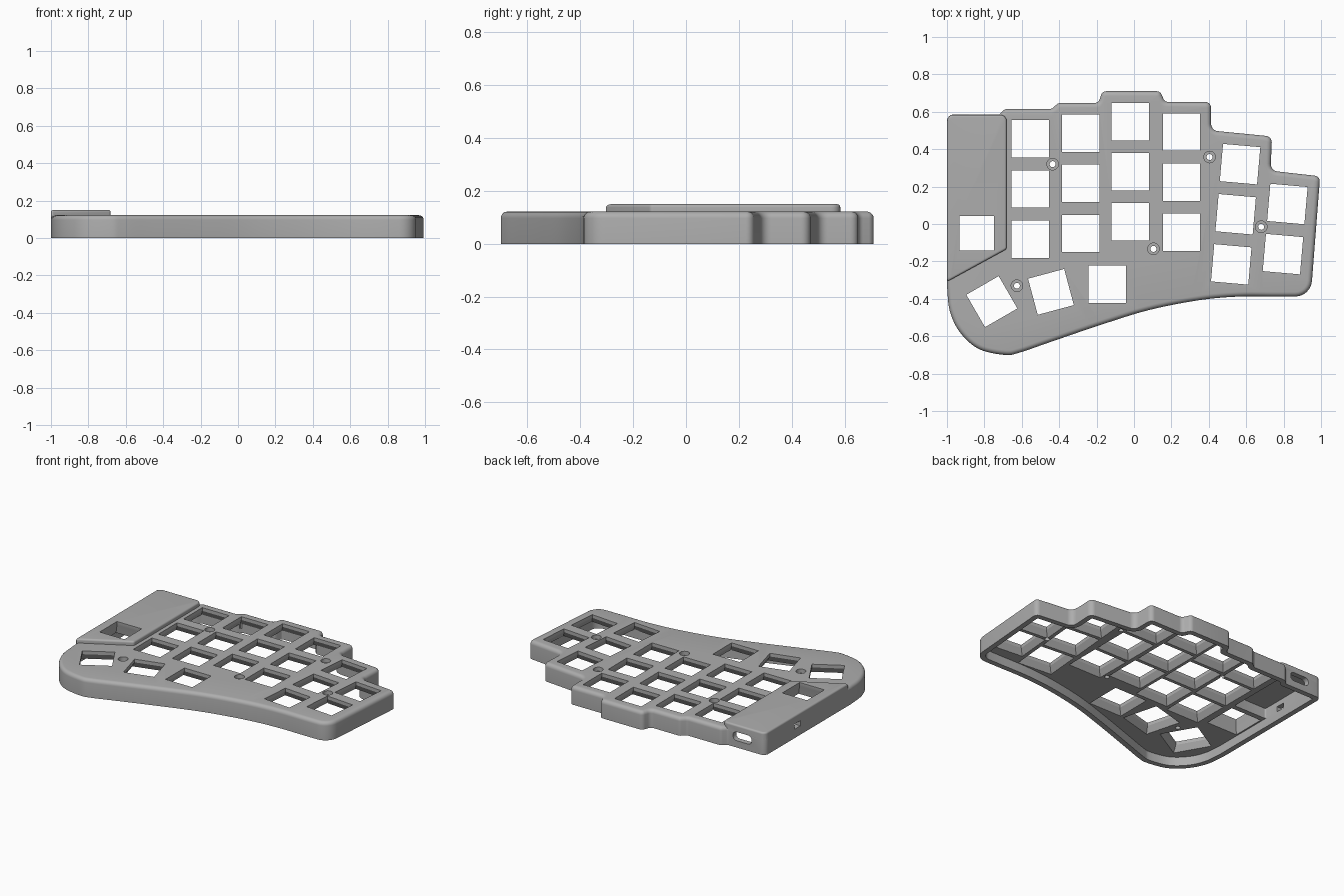
import bpy, bmesh, math
from mathutils import Vector

if "Cube" in bpy.data.objects:
    bpy.data.objects.remove(bpy.data.objects["Cube"])

grey = bpy.data.materials.new("case grey")
grey.diffuse_color = (0.42, 0.42, 0.42, 1)
grey.use_nodes = True
grey.node_tree.nodes["Principled BSDF"].inputs["Base Color"].default_value = grey.diffuse_color


def spline(pts, n=6):
    """Smooth curve through the points."""
    p = [Vector(q) for q in pts]
    p = [2 * p[0] - p[1]] + p + [2 * p[-1] - p[-2]]
    out = []
    for a, b, c, d in zip(p, p[1:], p[2:], p[3:]):
        for i in range(n):
            t = i / n
            out.append(0.5 * (2 * b + (c - a) * t + (2 * a - 5 * b + 4 * c - d) * t * t
                              + (3 * b - a - 3 * c + d) * t ** 3))
    return out + [p[-2]]


def outline(corners, inset=0.0, seg=6):
    """Inset a counter-clockwise (x, y, radius) polygon and round its corners."""
    P = [Vector(c[:2]) for c in corners]
    n = len(P)
    moved = []
    for i in range(n):
        a = (P[i] - P[i - 1]).normalized()
        b = (P[(i + 1) % n] - P[i]).normalized()
        na, nb = Vector((-a.y, a.x)), Vector((-b.y, b.x))
        moved.append(P[i] + (na + nb) * inset / (1 + na.dot(nb)))
    out = []
    for i in range(n):
        r = corners[i][2]
        c = moved[i]
        if r == 0:
            out.append(c)
            continue
        u, v = moved[i - 1] - c, moved[(i + 1) % n] - c
        convex = (-u).x * v.y - (-u).y * v.x > 0
        r = max(r - inset, 0.008) if convex else r + inset
        t = min(r / math.tan(u.angle(v) / 2), 0.45 * u.length, 0.45 * v.length)
        s, e = c + u.normalized() * t, c + v.normalized() * t
        half = u.angle(v) / 2
        mid = c + (u.normalized() + v.normalized()).normalized() * t / math.cos(half)
        a0 = s - mid
        sweep = a0.angle_signed(e - mid)
        for k in range(seg + 1):
            w = -sweep * k / seg
            out.append(mid + Vector((a0.x * math.cos(w) - a0.y * math.sin(w),
                                     a0.x * math.sin(w) + a0.y * math.cos(w))))
    return out


def loft(bm, rings):
    """Closed solid through (points, z) rings."""
    loops = [[bm.verts.new((p[0], p[1], z)) for p in pts] for pts, z in rings]
    n = len(loops[0])
    for a, b in zip(loops, loops[1:]):
        for i in range(n):
            bm.faces.new((a[i], a[(i + 1) % n], b[(i + 1) % n], b[i]))
    bm.faces.new(loops[0][::-1])
    bm.faces.new(loops[-1])


def make(name, solids):
    bm = bmesh.new()
    for rings in solids:
        loft(bm, rings)
    bmesh.ops.recalc_face_normals(bm, faces=bm.faces)
    me = bpy.data.meshes.new(name)
    bm.to_mesh(me)
    bm.free()
    ob = bpy.data.objects.new(name, me)
    bpy.context.collection.objects.link(ob)
    me.materials.append(grey)
    return ob


def combine(target, other, op):
    m = target.modifiers.new(op, 'BOOLEAN')
    m.operation, m.object, m.solver = op, other, 'EXACT'
    bpy.context.view_layer.objects.active = target
    bpy.ops.object.modifier_apply(modifier=m.name)
    bpy.data.objects.remove(other)


def square(x, y, size, deg):
    a = math.radians(deg)
    r = size / math.sqrt(2)
    return [(x + r * math.cos(a + math.pi * (k / 2 + .25)),
             y + r * math.sin(a + math.pi * (k / 2 + .25))) for k in range(4)]


def circle(x, y, r, n=24):
    return [(x + r * math.cos(2 * math.pi * k / n), y + r * math.sin(2 * math.pi * k / n))
            for k in range(n)]


def rounded_rings(corners, z0, z1, r, inset=0.0, steps=5):
    """Straight walls with a rounded upper edge."""
    rings = [(outline(corners, inset), z0)]
    for k in range(steps + 1):
        a = k / steps * math.pi / 2
        rings.append((outline(corners, inset + r * (1 - math.cos(a))), z1 - r + r * math.sin(a)))
    return rings


# Case outline: curved front, then the stepped right and back edges
front = [(-1, -.33), (-.985, -.465), (-.93, -.58), (-.83, -.668), (-.69, -.70), (-.61, -.687),
         (-.45, -.632), (-.18, -.54), (.08, -.46), (.35, -.407), (.56, -.388), (.75, -.388)]
steps = [(.945, -.388, .09), (.995, .255, .03), (.73, .285, .04), (.738, .468, .035),
         (.412, .50, .04), (.412, .652, .03), (.165, .652, .03), (.14, .71, .03),
         (-.17, .71, .03), (-.19, .647, .03), (-.405, .647, .03), (-.44, .615, .03),
         (-.69, .615, .03), (-.72, .585, .02), (-1, .585, .035)]
body = [(p.x, p.y, 0) for p in spline(front)] + steps
case = make("keyboard_case", [rounded_rings(body, 0, .122, .025)])

# Raised controller cover on the left
cover_shape = [(-1, -.31, .008), (-.68, -.135, .02), (-.68, .585, .035), (-1, .585, .035)]
combine(case, make("controller_cover", [rounded_rings(cover_shape, .07, .15, .012, .001)]), 'UNION')

# Hollow underside, deeper below the cover
wall = outline(body, .035)
combine(case, make("cavity", [[(wall, -.02), (wall, .06)]]), 'DIFFERENCE')
bay = outline([(-.965, .10, .01), (-.72, .10, .01), (-.72, .55, .01), (-.965, .55, .01)])
combine(case, make("controller_bay", [[(bay, .03), (bay, .13)]]), 'DIFFERENCE')

# Switch openings, flared on the underside: columns of (x, top y, count), then angled ones
keys = [(x, y - .268 * k, .2, 0) for x, y in
        ((-.555, .455), (-.285, .485), (-.02, .547), (.254, .492)) for k in range(3)]
keys += [(.567 - .0235 * k, .32 - .268 * k, .2, -5) for k in range(3)]
keys += [(.82 - .0235 * k, .107 - .268 * k, .2, -5) for k in range(2)]
keys += [(-.144, -.323, .2, 0), (-.444, -.363, .2, 15), (-.76, -.415, .2, 30),
         (-.84, -.05, .185, 0)]
cutters = []
for x, y, s, a in keys:
    lip = .125 if s < .2 else .1
    cutters.append([(square(x, y, s + .045, a), .03), (square(x, y, s + .045, a), .062),
                    (square(x, y, s, a), lip), (square(x, y, s, a), .2)])
combine(case, make("switch_openings", cutters), 'DIFFERENCE')

# Countersunk screw holes
screws = []
for x, y in ((-.435, .32), (.404, .358), (.68, -.015), (.104, -.133), (-.626, -.33)):
    screws.append([(circle(x, y, .016), .02), (circle(x, y, .016), .095),
                   (circle(x, y, .031), .095), (circle(x, y, .031), .2)])
combine(case, make("screw_holes", screws), 'DIFFERENCE')

# Cable port in the back wall and small switch slot in the left wall
port = make("cable_port", [[(outline([(-.07, -.029, .028), (.07, -.029, .028),
                                      (.07, .029, .028), (-.07, .029, .028)]), z)
                            for z in (-.05, .05)]])
port.rotation_euler = (math.pi / 2, 0, 0)
port.location = (-.83, .57, .075)
bpy.context.view_layer.update()
combine(case, port, 'DIFFERENCE')
slot = [(-1.05, .21), (-.93, .21), (-.93, .27), (-1.05, .27)]
combine(case, make("switch_slot", [[(slot, .06), (slot, .095)]]), 'DIFFERENCE')

case.select_set(True)
bpy.context.view_layer.objects.active = case
bpy.ops.object.shade_smooth_by_angle(angle=math.radians(30))
